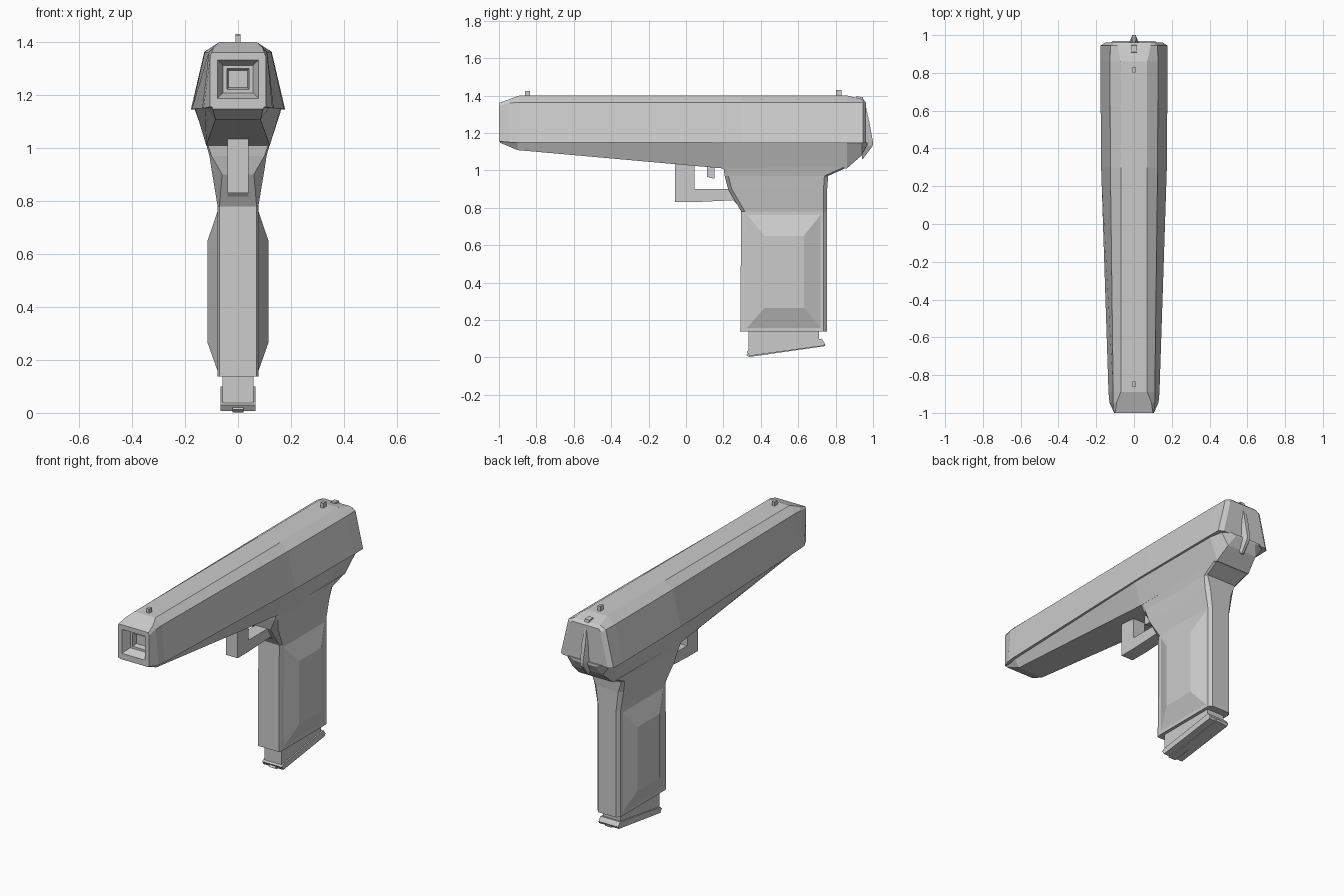
import bpy, bmesh
from mathutils import Vector

if "Cube" in bpy.data.objects:
    bpy.data.objects.remove(bpy.data.objects["Cube"])


def loft(name, rings):
    """Skin a list of equal-length vertex rings and cap both ends."""
    bm = bmesh.new()
    vs = [[bm.verts.new(p) for p in r] for r in rings]
    n = len(rings[0])
    for a, b in zip(vs, vs[1:]):
        for i in range(n):
            j = (i + 1) % n
            bm.faces.new((a[i], a[j], b[j], b[i]))
    bm.faces.new(vs[0][::-1])
    bm.faces.new(vs[-1])
    bmesh.ops.recalc_face_normals(bm, faces=bm.faces)
    me = bpy.data.meshes.new(name)
    bm.to_mesh(me)
    bm.free()
    ob = bpy.data.objects.new(name, me)
    bpy.context.collection.objects.link(ob)
    return ob


def mirror_ring(y, half):
    """Closed ring at depth y from (x, z) points listed bottom to top."""
    return [(x, y, z) for x, z in half] + [(-x, y, z) for x, z in half[::-1]]


def extrude_side(name, profile, hw, x=0):
    """Side profile of (y, z) points, extruded across x."""
    return loft(name, [[(x + s * hw, y, z) for y, z in profile] for s in (-1, 1)])


def box(name, hw, y0, y1, z0, z1):
    return extrude_side(name, [(y0, z0), (y1, z0), (y1, z1), (y0, z1)], hw)


# Upper slide, starting inside the stepped square muzzle
def square(y, hw):
    return mirror_ring(y, [(hw, 1.26 - hw * .93), (hw, 1.26 + hw * .6), (hw, 1.26 + hw * .93)])


slide = [square(-.92, .035), square(-.95, .042), square(-.95, .056), square(-1, .078)]
for y, b, zb, s, zs, t, zt in [
    (-1, .105, 1.155, .105, 1.345, .1, 1.36),
    (-.945, .13, 1.15, .11, 1.36, .092, 1.38),
    (-.89, .135, 1.15, .11, 1.363, .07, 1.4),
    (.3, .174, 1.147, .125, 1.363, .07, 1.4),
    (.86, .178, 1.145, .127, 1.363, .07, 1.4),
    (.945, .176, 1.145, .125, 1.363, .088, 1.38),
    (.962, .15, 1.145, .102, 1.35, .09, 1.365),
]:
    slide.append(mirror_ring(y, [(b, zb), (s, zs), (t, zt)]))
loft("slide", slide)

# Lower frame tapering towards the muzzle
loft("frame", [mirror_ring(y, [(b, zb), (t, zt)]) for y, b, zb, t, zt in [
    (-.995, .095, 1.148, .1, 1.16),
    (-.9, .085, 1.108, .125, 1.16),
    (.2, .12, 1.01, .162, 1.15),
    (.86, .115, 1.01, .165, 1.15),
    (.94, .1, 1.08, .15, 1.15),
    (.97, .07, 1.135, .11, 1.15),
]])


# Neck and grip core: chamfered sections stacked upward
def grip_ring(z, y0, y1, hw, front, back, c=.02):
    side = [(front, y0), (hw, y0 + c), (hw, y1 - c), (back, y1)]
    return [(x, y, z) for x, y in side] + [(-x, y, z) for x, y in side[::-1]]


loft("grip", [
    grip_ring(.137, .29, .755, .077, .07, .06),
    grip_ring(.78, .295, .755, .077, .07, .06),
    grip_ring(.9, .225, .755, .097, .06, .075),
    grip_ring(.97, .207, .76, .108, .1, .1),
    grip_ring(1.015, .2, .86, .12, .115, .11),
])

# Raised side panels of the grip
for s, side in ((-1, "left"), (1, "right")):
    loft("grip_panel_" + side, [
        [(s * x, y, z) for y, z in ((y0, z0), (y1, z0), (y1, z1), (y0, z1))]
        for x, y0, y1, z0, z1 in ((.07, .31, .735, .138, .782), (.115, .42, .63, .265, .65))])

# Trigger guard and trigger
extrude_side("trigger_guard", [(-.06, .83), (.05, .83), (.25, .84), (.31, .78), (.31, .9),
                               (.045, .9), (.045, 1.04), (-.06, 1.04)], .04)
extrude_side("trigger", [(.112, .965), (.152, .955), (.152, 1.03), (.112, 1.03)], .018)

# Magazine with tilted base plate and front tab
extrude_side("magazine", [(.335, .035), (.71, .09), (.71, .15), (.335, .15)], .058)
extrude_side("base_plate", [(.325, .03), (.34, .008), (.735, .062), (.742, .075),
                            (.725, .1), (.34, .042)], .066)
extrude_side("base_tab", [(.322, .012), (.338, .002), (.742, .06), (.745, .072), (.34, .03)], .021)

# Sights and rear catch
box("front_sight", .009, -.862, -.835, 1.39, 1.425)
box("rear_sight", .009, .803, .832, 1.39, 1.43)
extrude_side("rear_catch", [(.9, 1.36), (.955, 1.35), (.945, 1.392), (.91, 1.395)], .015)

# Pointed hammer fin on the back
loft("hammer", [[(-w, .94, z), (w, .94, z), (t, y, z), (-t, y, z)] for z, w, t, y in [
    (1.34, .012, .006, .962), (1.26, .026, .012, .98), (1.15, .032, .009, 1.0),
    (1.13, .03, .009, .998), (1.06, .012, .006, .945)]])
